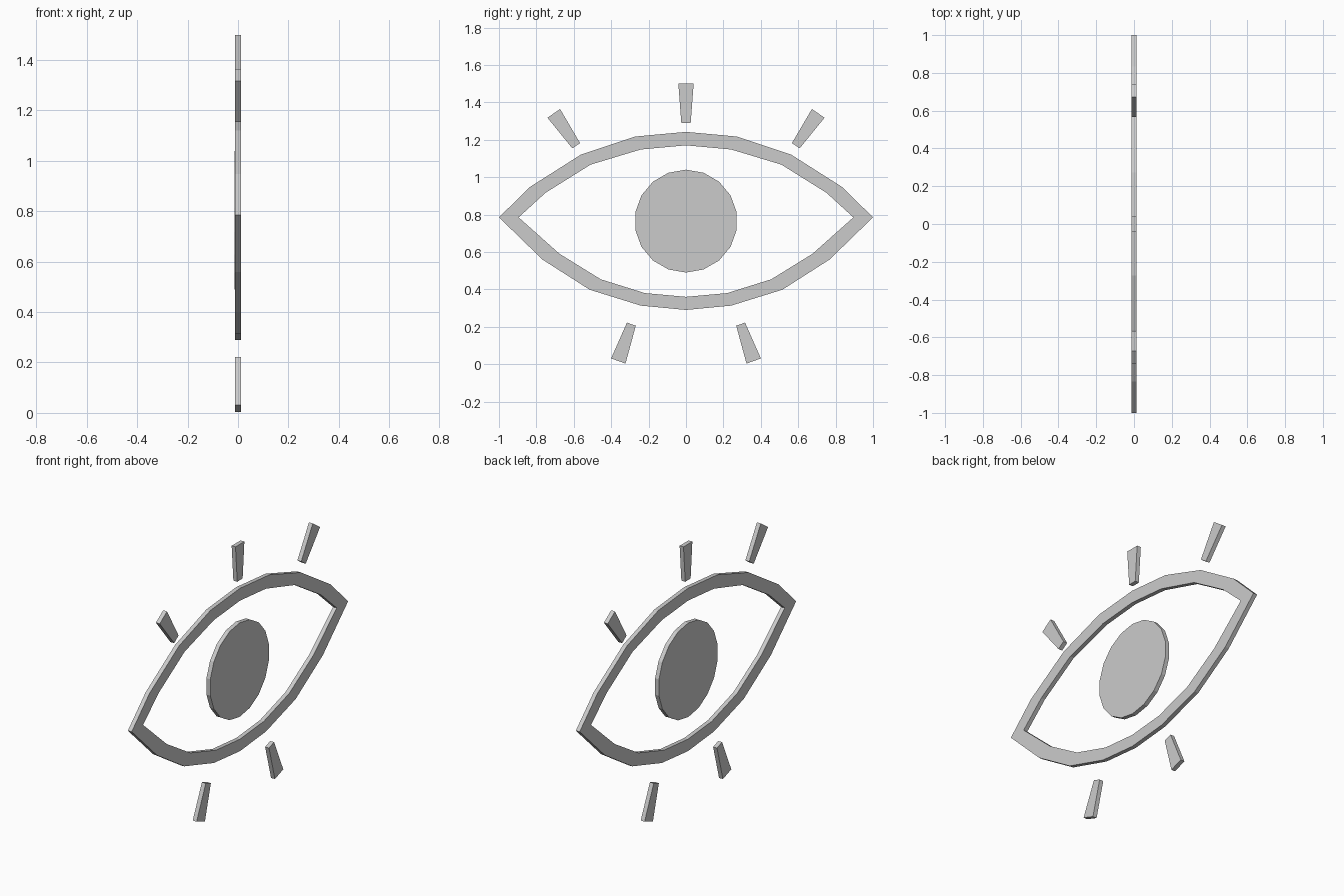
import bpy
import bmesh
import math
from mathutils import Vector

if "Cube" in bpy.data.objects:
    bpy.data.objects.remove(bpy.data.objects["Cube"], do_unlink=True)

HALF = 0.0125  # half thickness of every plate

grey = bpy.data.materials.new("plain_grey")
grey.use_nodes = True
colour = (0.6, 0.6, 0.6, 1)
grey.diffuse_color = colour
grey.node_tree.nodes["Principled BSDF"].inputs["Base Color"].default_value = colour


def plate(name, faces, x_shift=0):
    """Extrude flat (y, z) polygons into a plate of even thickness along x."""
    bm = bmesh.new()
    for points in faces:
        bm.faces.new([bm.verts.new((x_shift - HALF, y, z)) for y, z in points])
    bmesh.ops.remove_doubles(bm, verts=bm.verts, dist=0.0001)
    extruded = bmesh.ops.extrude_face_region(bm, geom=bm.faces[:], use_keep_orig=True)
    moved = [v for v in extruded["geom"] if isinstance(v, bmesh.types.BMVert)]
    bmesh.ops.translate(bm, verts=moved, vec=(2 * HALF, 0, 0))
    bmesh.ops.recalc_face_normals(bm, faces=bm.faces)
    mesh = bpy.data.meshes.new(name)
    bm.to_mesh(mesh)
    bm.free()
    mesh.materials.append(grey)
    obj = bpy.data.objects.new(name, mesh)
    bpy.context.collection.objects.link(obj)
    return obj


def closed_loop(half):
    """Mirror a top-to-bottom half profile into a full loop."""
    return half + [(-y, z) for y, z in half[-2:0:-1]]


# Eyelid outline: ring between an outer and an inner almond
outer = closed_loop([(0, 1.242), (0.273, 1.217), (0.563, 1.12), (0.835, 0.947), (1, 0.785),
                     (0.767, 0.559), (0.515, 0.398), (0.241, 0.313), (0, 0.29)])
inner = closed_loop([(0, 1.17), (0.241, 1.148), (0.51, 1.067), (0.75, 0.917), (0.895, 0.785),
                     (0.676, 0.59), (0.456, 0.454), (0.22, 0.38), (0, 0.36)])
n = len(outer)
plate("eyelid_outline", [(outer[i], outer[(i + 1) % n], inner[(i + 1) % n], inner[i])
                         for i in range(n)])

# Iris disc
sides = 18
angles = [2 * math.pi * i / sides for i in range(sides)]
plate("iris", [[(0.275 * math.sin(a), 0.765 + 0.275 * math.cos(a)) for a in angles]], -0.002)


# Lashes: tapered bars, wider at the outer end
def lash(name, root, tip):
    root, tip = Vector(root), Vector(tip)
    along = (tip - root).normalized()
    side = Vector((-along.y, along.x))
    plate(name, [[root - side * 0.025, tip - side * 0.041,
                  tip + side * 0.041, root + side * 0.025]])


lash("upper_middle_lash", (0, 1.29), (0, 1.5))
for label, s in (("back", 1), ("front", -1)):
    lash("upper_" + label + "_lash", (s * 0.587, 1.168), (s * 0.707, 1.341))
    lash("lower_" + label + "_lash", (s * 0.292, 0.214), (s * 0.362, 0.017))
